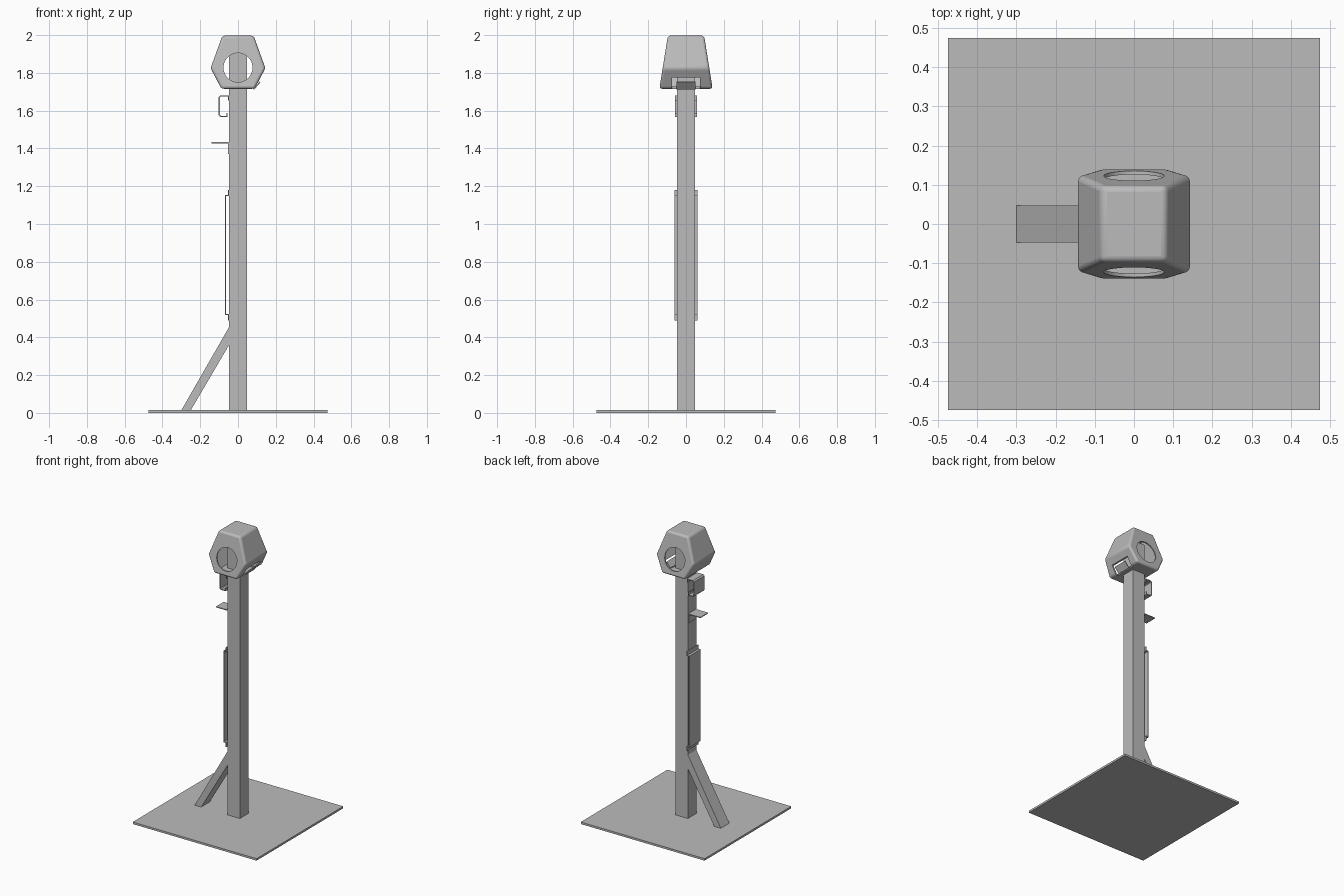
import bpy, bmesh, math
from mathutils import Vector

if "Cube" in bpy.data.objects:
    bpy.data.objects.remove(bpy.data.objects["Cube"], do_unlink=True)

steel = bpy.data.materials.new("grey steel")
steel.use_nodes = True
GREY = (0.5, 0.5, 0.5, 1)
steel.diffuse_color = GREY
steel.node_tree.nodes["Principled BSDF"].inputs["Base Color"].default_value = GREY


def finish(name, bm):
    bmesh.ops.recalc_face_normals(bm, faces=bm.faces)
    mesh = bpy.data.meshes.new(name)
    bm.to_mesh(mesh)
    bm.free()
    mesh.materials.append(steel)
    obj = bpy.data.objects.new(name, mesh)
    bpy.context.collection.objects.link(obj)
    return obj


def prism(name, outline, half_depth):
    """Extrude an (x, z) outline along y; half_depth may depend on z."""
    depth = half_depth if callable(half_depth) else lambda z: half_depth
    bm = bmesh.new()
    front = [bm.verts.new((x, -depth(z), z)) for x, z in outline]
    back = [bm.verts.new((x, depth(z), z)) for x, z in outline]
    bm.faces.new(front)
    bm.faces.new(back[::-1])
    n = len(outline)
    for i in range(n):
        j = (i + 1) % n
        bm.faces.new((front[i], back[i], back[j], front[j]))
    return finish(name, bm)


def box(name, x0, x1, half_y, z0, z1):
    return prism(name, [(x0, z0), (x1, z0), (x1, z1), (x0, z1)], half_y)


def bent_strip(name, path, half_y, thickness):
    """Sheet metal folded along an (x, z) path."""
    bm = bmesh.new()
    rows = [[bm.verts.new((x, y, z)) for y in (-half_y, half_y)] for x, z in path]
    for a, b in zip(rows, rows[1:]):
        bm.faces.new((a[0], a[1], b[1], b[0]))
    obj = finish(name, bm)
    solid = obj.modifiers.new("thickness", "SOLIDIFY")
    solid.thickness = thickness
    solid.offset = 0
    solid.use_even_offset = True
    return obj


def cut(obj, cutter):
    cutter.hide_render = True
    cutter.hide_viewport = True
    cutter.display_type = "WIRE"
    mod = obj.modifiers.new("cut", "BOOLEAN")
    mod.object = cutter
    mod.solver = "EXACT"


# Base, post and diagonal brace
R = 0.047
box("base_plate", -0.475, 0.475, 0.475, 0, 0.014)
box("post", -R, R, R, 0.014, 1.93)
prism("brace", [(-0.3, 0.014), (-0.25, 0.014), (-R, 0.36), (-R, 0.455)], R)

# Folded brackets on the side of the post
bent_strip("long_bracket", [(-0.05, 0.49), (-0.05, 0.52), (-0.067, 0.52),
                            (-0.067, 1.15), (-0.05, 1.15), (-0.05, 1.18)], 0.062, 0.005)
bent_strip("shelf_bracket", [(-0.14, 1.43), (-0.05, 1.43), (-0.05, 1.37)], 0.042, 0.006)
bent_strip("upper_bracket", [(-0.058, 1.588), (-0.058, 1.57), (-0.092, 1.57), (-0.099, 1.577),
                             (-0.099, 1.671), (-0.092, 1.678), (-0.05, 1.678),
                             (-0.05, 1.655)], 0.057, 0.006)


# Tapered six-sided head, hollow, with rounded edges
def head_outline(inset):
    half = [(0.083, 1.997), (0.145, 1.825), (0.088, 1.716)]
    mid = Vector((0, 1.85))
    right = [mid + (Vector(p) - mid) * (1 - inset) for p in half]
    return [tuple(p) for p in right] + [(-p.x, p.y) for p in right[::-1]]


def head_depth(z):
    return 0.141 - (z - 1.716) * 0.16


head = prism("head", head_outline(0), head_depth)
bevel = head.modifiers.new("rounded edges", "BEVEL")
bevel.width = 0.014
bevel.segments = 4
bevel.limit_method = "NONE"
cut(head, prism("head_cavity", head_outline(0.08), lambda z: head_depth(z) - 0.009))

# Round openings through front and back
circle = [(0.077 * math.cos(math.tau * i / 48), 1.828 + 0.077 * math.sin(math.tau * i / 48))
          for i in range(48)]
cut(head, prism("round_opening", circle, 0.3))

# Slot in the lower side face, with the flap inside it
cut(head, box("slot_opening", 0.07, 0.2, 0.075, 1.69, 1.775))
bent_strip("slot_flap", [(0.047, 1.745), (0.085, 1.715), (0.117, 1.752)], 0.05, 0.006)

# Keep the hexagon's edges crisp while smoothing its bevels
bpy.ops.object.select_all(action="DESELECT")
head.select_set(True)
bpy.context.view_layer.objects.active = head
bpy.ops.object.shade_smooth_by_angle(angle=math.radians(30))
